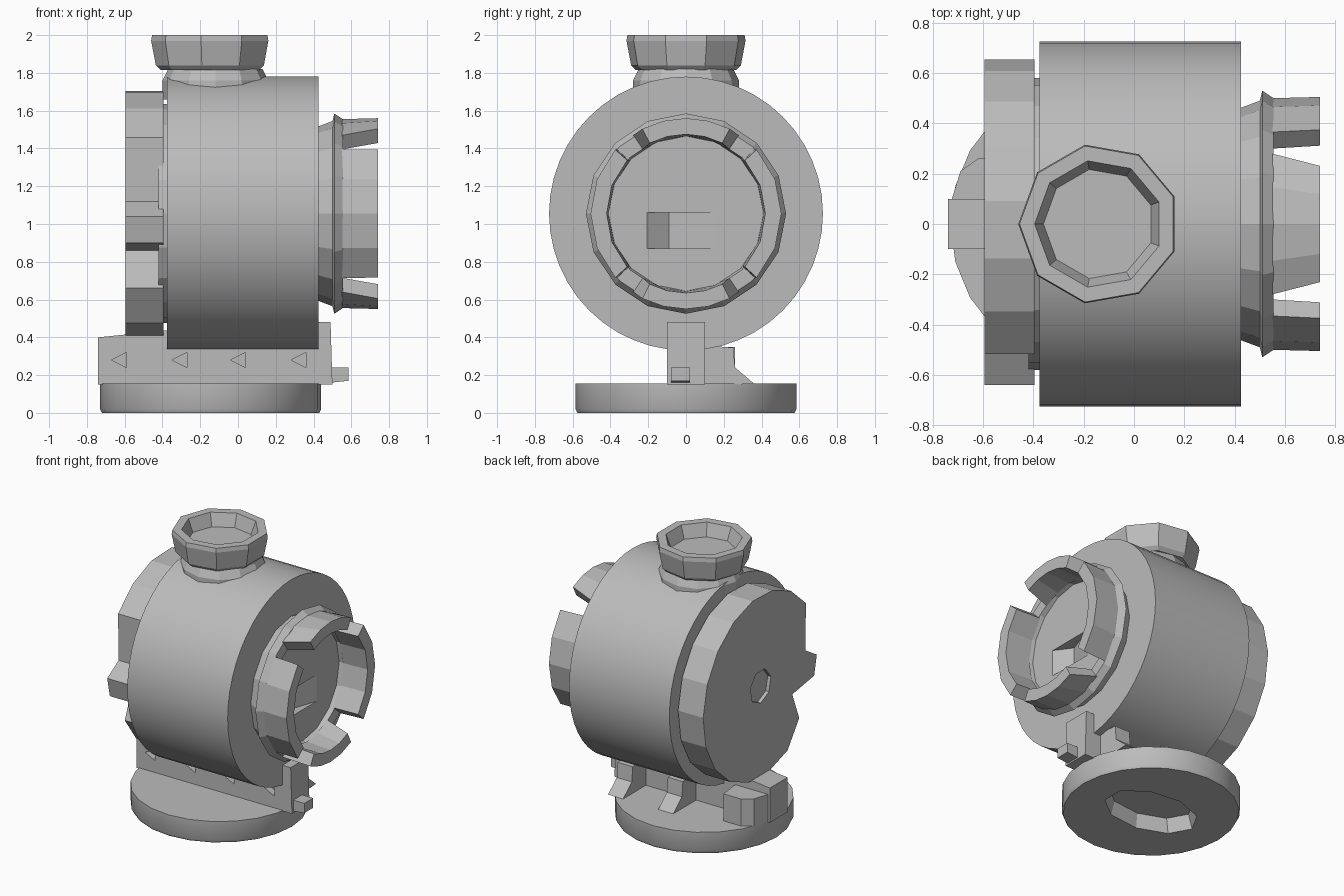
import bpy, bmesh, math
from mathutils import Matrix, Vector

cube = bpy.data.objects.get("Cube")
if cube:
    bpy.data.objects.remove(cube, do_unlink=True)

GREY = (0.5, 0.5, 0.5, 1)
mat = bpy.data.materials.new("plain grey")
mat.use_nodes = True
mat.diffuse_color = GREY
mat.node_tree.nodes["Principled BSDF"].inputs["Base Color"].default_value = GREY

AXIS_Z = 1.055  # height of the drum axis
TO_X = Matrix.Translation((0, 0, AXIS_Z)) @ Matrix.Rotation(math.pi / 2, 4, 'Y')


def upright(x):
    """Vertical axis at x, with the first corner facing -x."""
    return Matrix.Translation((x, 0, 0)) @ Matrix.Rotation(math.pi, 4, 'Z')


def finish(name, bm, matrix=Matrix(), smooth=False):
    bmesh.ops.transform(bm, matrix=matrix, verts=bm.verts)
    bmesh.ops.recalc_face_normals(bm, faces=bm.faces)
    mesh = bpy.data.meshes.new(name)
    bm.to_mesh(mesh)
    bm.free()
    mesh.materials.append(mat)
    ob = bpy.data.objects.new(name, mesh)
    bpy.context.collection.objects.link(ob)
    if smooth:
        bpy.ops.object.select_all(action='DESELECT')
        ob.select_set(True)
        bpy.context.view_layer.objects.active = ob
        bpy.ops.object.shade_smooth_by_angle(angle=math.radians(30))
    return ob


def lathe(name, profile, sides, matrix, smooth=False):
    """Turn (radius, height) points about the axis; both ends are capped."""
    bm = bmesh.new()
    rings = [[bm.verts.new((r * math.cos(a), r * math.sin(a), h))
              for a in (math.tau * i / sides for i in range(sides))]
             for r, h in profile]
    for low, high in zip(rings, rings[1:]):
        for i in range(sides):
            j = (i + 1) % sides
            bm.faces.new((low[i], low[j], high[j], high[i]))
    bm.faces.new(rings[0])
    bm.faces.new(rings[-1])
    return finish(name, bm, matrix, smooth)


def prism(name, outline, depth):
    """Extrude a closed 3D outline along a vector."""
    bm = bmesh.new()
    face = bm.faces.new([bm.verts.new(p) for p in outline])
    out = bmesh.ops.extrude_face_region(bm, geom=[face])
    new = [v for v in out["geom"] if isinstance(v, bmesh.types.BMVert)]
    bmesh.ops.translate(bm, vec=Vector(depth), verts=new)
    return finish(name, bm)


def cut(target, cutter):
    mod = target.modifiers.new("pocket", 'BOOLEAN')
    mod.operation = 'DIFFERENCE'
    mod.object = cutter
    mod.solver = 'EXACT'
    cutter.hide_render = True
    cutter.hide_set(True)


# Main drum lying along x
lathe("drum", [(0.725, -0.375), (0.725, 0.425)], 48, TO_X, True)

# Flange and cup floor on the left end, with a slanted pocket
flange = lathe("left_flange", [(0.46, 0.42), (0.49, 0.50), (0.53, 0.51), (0.50, 0.555),
                               (0.42, 0.555), (0.41, 0.52)], 16, TO_X)
cut(flange, prism("floor_cutter", [(0.53, -0.22, 0.87), (0.435, -0.09, 0.87),
                                   (0.53, 0.18, 0.87)], (0, 0, 0.19)))


def tooth(name, middle, half, taper, steps=4):
    """Arc-shaped tooth on the rim; angles are measured from straight up."""
    bm = bmesh.new()
    rows = []
    for i in range(steps + 1):
        t = 2 * i / steps - 1
        row = []
        for r, x, spread in ((0.50, 0.55, 1), (0.505, 0.74, taper),
                             (0.42, 0.74, taper), (0.41, 0.55, 1)):
            a = math.radians(middle + t * half * spread)
            row.append(bm.verts.new((x, r * math.sin(a), AXIS_Z + r * math.cos(a))))
        rows.append(row)
    for a, b in zip(rows, rows[1:]):
        for i in range(4):
            j = (i + 1) % 4
            bm.faces.new((a[i], a[j], b[j], b[i]))
    bm.faces.new(rows[0])
    bm.faces.new(rows[-1])
    finish(name, bm)


for label, middle, half, taper in (("top", 0, 34, 0.8), ("back", 90, 43, 0.98),
                                   ("bottom", 180, 34, 0.8), ("front", 270, 43, 0.98)):
    tooth(label + "_rim_tooth", middle, half, taper)

# Right end: spacer and broken cover disc
lathe("right_spacer", [(0.58, -0.42), (0.58, -0.36)], 20, TO_X)
arc = [math.radians(a) for a in range(-118, 143, 20)]
outline = [(-0.595, 0.655 * math.cos(a), AXIS_Z + 0.655 * math.sin(a)) for a in arc]
outline += [(-0.595, y, z) for y, z in ((-0.51, 1.12), (-0.64, 1.04), (-0.61, 0.90),
                                       (-0.36, 0.86), (-0.44, 0.66))]
cover = prism("right_cover", outline, (0.2, 0, 0))
cut(cover, lathe("cover_cutter", [(0.12, -0.7), (0.12, -0.57)], 7, TO_X))

# Round base with a pocket underneath
base = lathe("base", [(0.575, 0), (0.585, 0.02), (0.585, 0.155)], 24, upright(-0.145), True)
cut(base, lathe("base_cutter", [(0.38, -0.1), (0.32, 0.1)], 9,
                upright(-0.145) @ Matrix.Diagonal((1, 0.65, 1, 1))))

# Mounting bar between base and drum, with small pockets in front
bar = prism("mounting_bar", [(x, -0.1, z) for x, z in
                             ((-0.74, 0.15), (0.5, 0.15), (0.49, 0.48), (0.42, 0.48),
                              (0.40, 0.36), (-0.35, 0.44), (-0.74, 0.40))], (0, 0.2, 0))
for x in (-0.62, -0.3, 0.01, 0.33):
    cut(bar, prism("pocket_cutter", [(x - 0.05, -0.15, 0.28), (x + 0.03, -0.15, 0.24),
                                     (x + 0.03, -0.15, 0.32)], (0, 0.1, 0)))
prism("bar_end_fin", [(0.49, -0.08, z) for z in (0.16, 0.24)]
      + [(0.585, -0.08, 0.24), (0.585, -0.08, 0.17)], (0, 0.1, 0))

# Block and gussets behind the bar
prism("rear_block", [(x, y, 0.15) for x, y in ((-0.73, 0.08), (-0.69, 0.21), (-0.62, 0.26),
                                               (-0.48, 0.26), (-0.46, 0.08))], (0, 0, 0.2))
for x in (-0.15, 0.25):
    prism("rear_gusset", [(x, y, z) for y, z in ((0.08, 0.14), (0.36, 0.155), (0.26, 0.24),
                                               (0.25, 0.345), (0.08, 0.36))], (0.12, 0, 0))

# Neck and open cap on top
lathe("neck", [(0.28, 1.66), (0.28, 1.76), (0.25, 1.82)], 12, upright(-0.12))
lathe("cap", [(0.27, 1.815), (0.295, 1.84), (0.32, 1.97), (0.315, 2.0),
              (0.255, 2.0), (0.22, 1.91)], 9, upright(-0.14))
